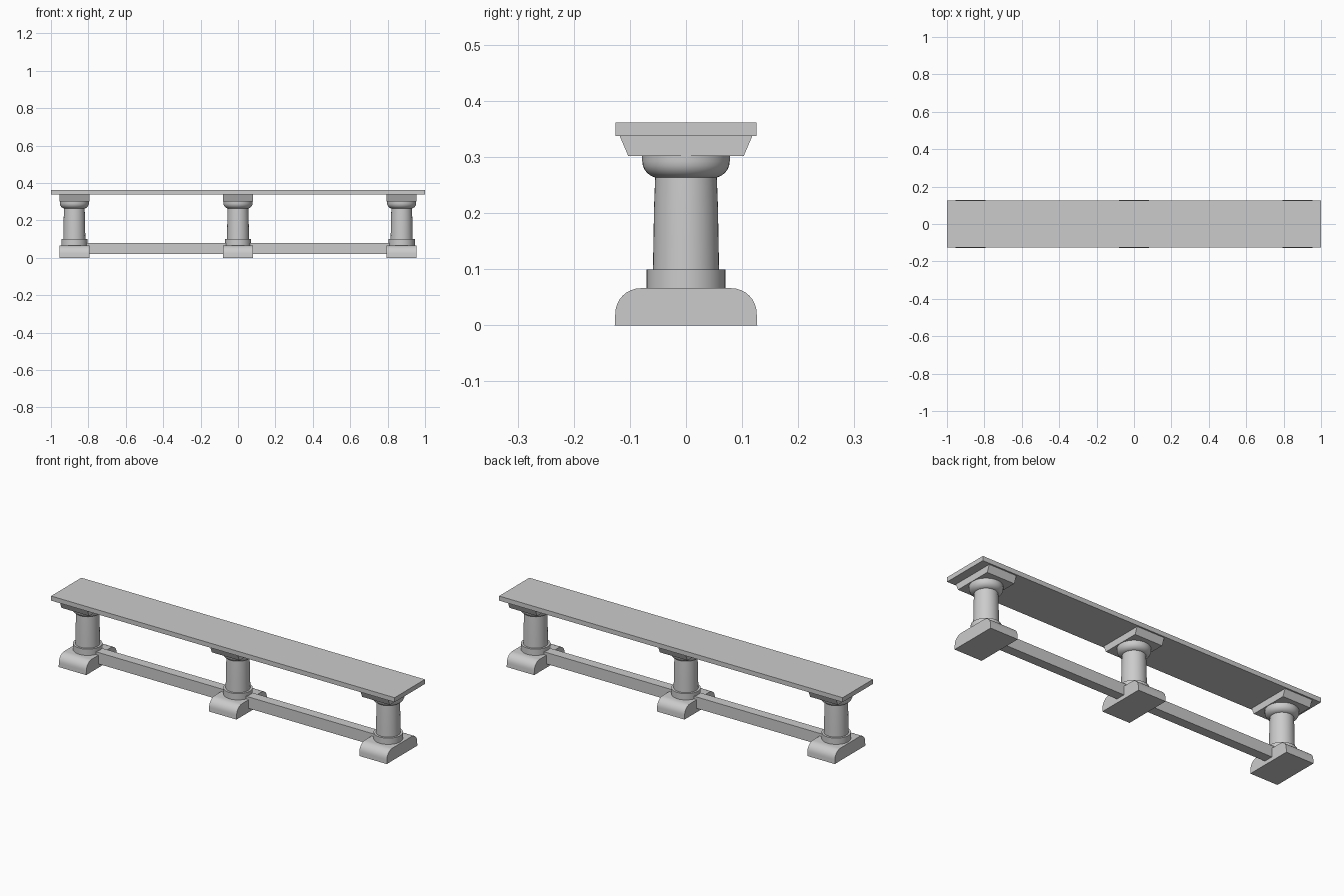
import bpy, bmesh, math

if "Cube" in bpy.data.objects:
    bpy.data.objects.remove(bpy.data.objects["Cube"])

LEG_X = {"left": -0.875, "middle": 0.0, "right": 0.875}


def finish(name, bm, x=0.0):
    bmesh.ops.recalc_face_normals(bm, faces=bm.faces)
    mesh = bpy.data.meshes.new(name)
    bm.to_mesh(mesh)
    bm.free()
    mesh.polygons.foreach_set("use_smooth", [True] * len(mesh.polygons))
    mesh.set_sharp_from_angle(angle=math.radians(35))
    obj = bpy.data.objects.new(name, mesh)
    obj.location.x = x
    bpy.context.collection.objects.link(obj)
    return obj


def box(name, x0, x1, half_y, z0, z1):
    bm = bmesh.new()
    bmesh.ops.create_cube(bm, size=1)
    for v in bm.verts:
        v.co = (x1 if v.co.x > 0 else x0,
                math.copysign(half_y, v.co.y),
                z1 if v.co.z > 0 else z0)
    return finish(name, bm)


def extrude_x(name, half_profile, half_x, x):
    """Mirror a (y, z) half profile and extrude it along x."""
    profile = half_profile + [(-y, z) for y, z in reversed(half_profile)]
    bm = bmesh.new()
    face = bm.faces.new([bm.verts.new((-half_x, y, z)) for y, z in profile])
    out = bmesh.ops.extrude_face_region(bm, geom=[face], use_keep_orig=True)
    verts = [g for g in out["geom"] if isinstance(g, bmesh.types.BMVert)]
    bmesh.ops.translate(bm, verts=verts, vec=(2 * half_x, 0, 0))
    return finish(name, bm, x)


def lathe(name, profile, x, sides=40):
    """Turn an (r, z) profile about the z axis and cap its ends."""
    bm = bmesh.new()
    rings = []
    for r, z in profile:
        rings.append([bm.verts.new((r * math.cos(2 * math.pi * i / sides),
                                    r * math.sin(2 * math.pi * i / sides), z))
                      for i in range(sides)])
    for a, b in zip(rings, rings[1:]):
        for i in range(sides):
            j = (i + 1) % sides
            bm.faces.new((a[i], a[j], b[j], b[i]))
    bm.faces.new(rings[0][::-1])
    bm.faces.new(rings[-1])
    return finish(name, bm, x)


# Seat slab
box("seat", -1, 1, 0.126, 0.337, 0.361)

# Foot profile with rounded upper shoulders
R = 0.045
foot = [(0.127, 0.0)] + [
    (0.081 + R * math.cos(t * math.pi / 16), 0.021 + R * math.sin(t * math.pi / 16))
    for t in range(9)]

# Legs: foot, collar, shaft, bowl and bracket
for side, x in LEG_X.items():
    extrude_x(side + "_foot", foot, 0.08, x)
    lathe(side + "_collar", [(0.07, 0.06), (0.07, 0.099)], x)
    lathe(side + "_shaft", [(0.059, 0.095), (0.058, 0.15), (0.057, 0.21), (0.055, 0.263)], x)
    bowl = [(0.046 + 0.032 * math.sin(t * math.pi / 12),
             0.292 - 0.03 * math.cos(t * math.pi / 12)) for t in range(7)]
    lathe(side + "_bowl", bowl + [(0.078, 0.302)], x)
    extrude_x(side + "_bracket", [(0.103, 0.302), (0.118, 0.337)], 0.08, x)

# Stretcher rails between the feet
box("left_stretcher", -0.83, -0.04, 0.025, 0.02, 0.08)
box("right_stretcher", 0.04, 0.83, 0.025, 0.02, 0.08)
